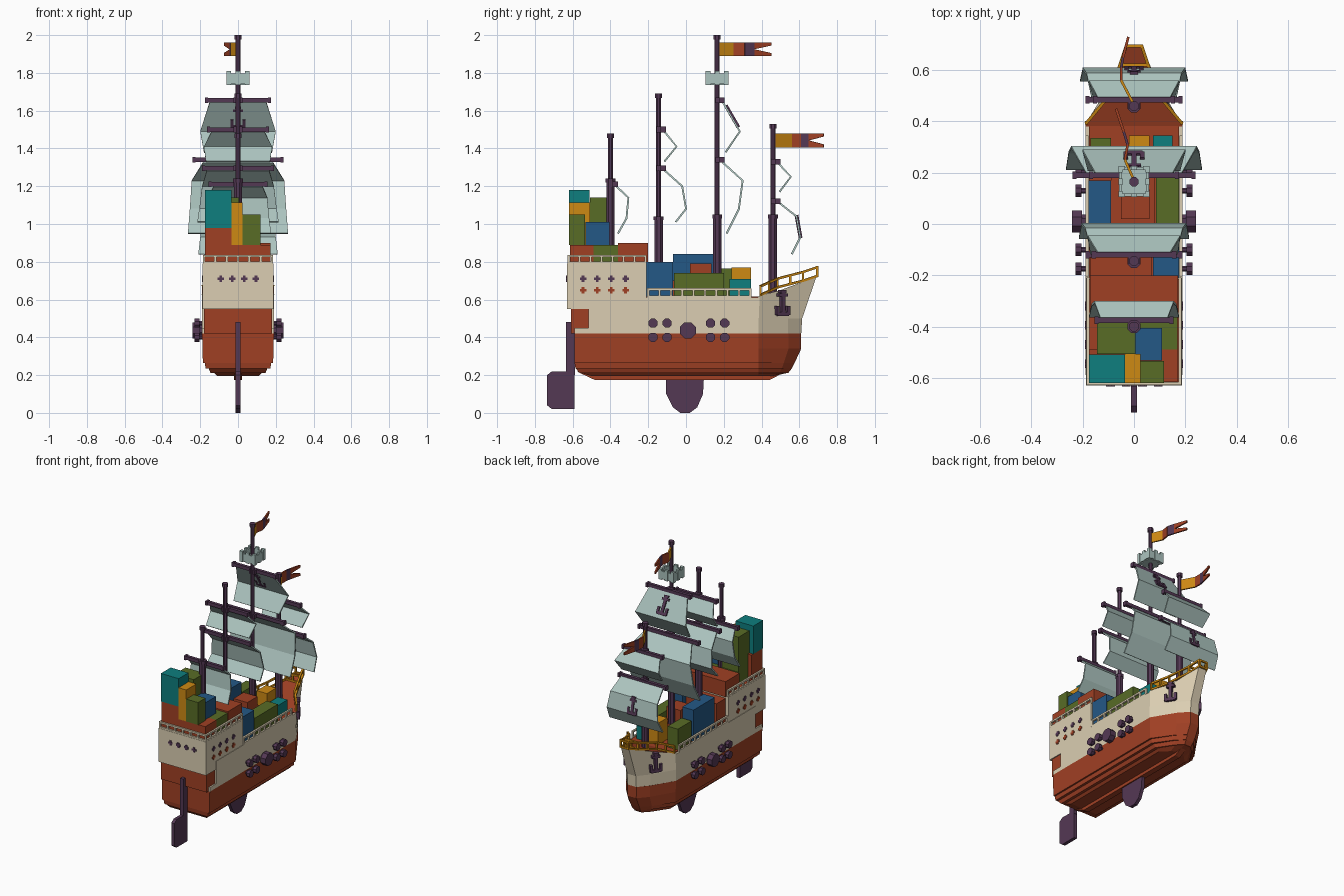
import bpy, bmesh, math
from mathutils import Matrix, Vector

if "Cube" in bpy.data.objects:
    bpy.data.objects.remove(bpy.data.objects["Cube"])


def material(name, r, g, b):
    col = [((c / 255 + 0.055) / 1.055) ** 2.4 for c in (r, g, b)] + [1]
    m = bpy.data.materials.new(name)
    m.use_nodes = True
    m.diffuse_color = col
    m.node_tree.nodes["Principled BSDF"].inputs["Base Color"].default_value = col
    return m


rust = material("rust red", 160, 64, 36)
cream = material("cream", 219, 206, 178)
plum = material("dark plum", 84, 56, 84)
pale = material("pale sea green", 172, 196, 191)
teal = material("teal", 14, 126, 126)
blue = material("blue", 36, 88, 134)
olive = material("olive", 88, 108, 38)
gold = material("gold", 206, 138, 20)


def finish(name, bm, *mats, thick=0):
    bmesh.ops.recalc_face_normals(bm, faces=bm.faces)
    me = bpy.data.meshes.new(name)
    bm.to_mesh(me)
    bm.free()
    for m in mats:
        me.materials.append(m)
    ob = bpy.data.objects.new(name, me)
    bpy.context.collection.objects.link(ob)
    if thick:
        mod = ob.modifiers.new("thickness", "SOLIDIFY")
        mod.thickness, mod.offset = thick, 0
    return ob


def cube(bm, centre, size, frame=Matrix()):
    bmesh.ops.create_cube(bm, size=1, matrix=frame @ Matrix.Translation(centre) @ Matrix.Diagonal((*size, 1)))


def box(name, x0, x1, y0, y1, z0, z1, mat):
    bm = bmesh.new()
    cube(bm, ((x0 + x1) / 2, (y0 + y1) / 2, (z0 + z1) / 2), (x1 - x0, y1 - y0, z1 - z0))
    return finish(name, bm, mat)


def beam(bm, p, q, t):
    p, q = Vector(p), Vector(q)
    frame = Matrix.Translation((p + q) / 2) @ (q - p).to_track_quat("Z", "Y").to_matrix().to_4x4()
    cube(bm, (0, 0, 0), (t, t, (q - p).length + t * 0.5), frame)


def drum(bm, centre, r, depth, axis="Z", sides=8):
    rot = Matrix.Rotation(math.pi / 2, 4, "Y") if axis == "X" else Matrix()
    turn = Matrix.Rotation(math.pi / sides, 4, "Z")
    bmesh.ops.create_cone(bm, cap_ends=True, segments=sides, radius1=r, radius2=r, depth=depth,
                          matrix=Matrix.Translation(centre) @ rot @ turn)


def loft(name, rings, mat, top=None):
    """Skin mirrored half outlines, stern to bow."""
    bm = bmesh.new()
    loops = [[bm.verts.new(p) for p in r] + [bm.verts.new((-x, y, z)) for x, y, z in reversed(r)] for r in rings]
    for a, b in zip(loops, loops[1:]):
        for i in range(len(a)):
            j = (i + 1) % len(a)
            bm.faces.new((a[i], a[j], b[j], b[i]))
    bm.faces.new(loops[0])
    bm.faces.new(loops[-1]).material_index = 1 if top else 0
    return finish(name, bm, mat, *([top] if top else []))


def slab(name, outline, half, mat):
    """Upright plate in the y-z plane."""
    bm = bmesh.new()
    a, b = ([bm.verts.new((s * half, y, z)) for y, z in outline] for s in (-1, 1))
    bm.faces.new(a)
    bm.faces.new(b)
    for i in range(len(a)):
        j = (i + 1) % len(a)
        bm.faces.new((a[i], a[j], b[j], b[i]))
    return finish(name, bm, mat)


def railing(name, path, height, mat, gap=0.06, t=0.012):
    bm = bmesh.new()
    up = Vector((0, 0, height))
    for p, q in zip(path, path[1:]):
        p, q = Vector(p), Vector(q)
        beam(bm, p, q, t)
        beam(bm, p + up, q + up, t)
        n = max(1, round((q - p).length / gap))
        for i in range(n + 1):
            foot = p.lerp(q, i / n)
            beam(bm, foot, foot + up, t)
    return finish(name, bm, mat)


# Lower hull with stepped planking
def waterline(z, w, stern, bow):
    start = min(0.385, bow - 0.08)
    return [(w, stern, z), (w, start, z), (w * 0.5, start + (bow - start) * 0.7, z), (w * 0.18, bow, z)]


loft("lower_hull", [waterline(*r) for r in (
    (0.195, 0.11, -0.5, 0.46), (0.21, 0.125, -0.55, 0.53), (0.21, 0.145, -0.56, 0.54),
    (0.235, 0.155, -0.585, 0.56), (0.235, 0.172, -0.585, 0.56), (0.265, 0.175, -0.59, 0.575),
    (0.265, 0.186, -0.59, 0.575), (0.34, 0.188, -0.59, 0.61), (0.42, 0.19, -0.59, 0.61))], rust)
slab("keel_strip", [(-0.58, 0.22), (-0.48, 0.173), (0.44, 0.173), (0.55, 0.23)], 0.02, rust)
slab("keel_fin", [(-0.105, 0.19), (-0.105, 0.1), (-0.07, 0.03), (-0.03, 0.0), (0.02, 0.0),
                  (0.06, 0.03), (0.09, 0.1), (0.095, 0.19)], 0.012, plum)
slab("rudder_blade", [(-0.735, 0.04), (-0.735, 0.2), (-0.71, 0.22), (-0.59, 0.22), (-0.59, 0.02), (-0.71, 0.02)], 0.012, plum)
box("rudder_post", -0.012, 0.012, -0.635, -0.588, 0.2, 0.48, plum)

# Upper hull, stern castle and bow
box("upper_hull", -0.19, 0.19, -0.515, 0.385, 0.42, 0.61, cream)
box("main_deck", -0.175, 0.175, -0.21, 0.385, 0.6, 0.616, rust)
box("transom", -0.18, 0.18, -0.61, -0.515, 0.42, 0.55, rust)
for s, side in ((1, "left"), (-1, "right")):
    x = sorted((s * 0.178, s * 0.19))
    box(side + "_stern_plank", *x, -0.59, -0.515, 0.42, 0.45, cream)
box("stern_castle", -0.187, 0.187, -0.63, -0.21, 0.55, 0.79, cream)
box("stern_deck", -0.175, 0.175, -0.618, -0.215, 0.78, 0.796, rust)
loft("bow", [
    [(0.19, 0.38, 0.42), (0.19, 0.385, 0.42), (0.095, 0.54, 0.42), (0.034, 0.61, 0.42)],
    [(0.19, 0.38, 0.5), (0.19, 0.385, 0.5), (0.097, 0.54, 0.5), (0.034, 0.615, 0.5)],
    [(0.19, 0.38, 0.615), (0.19, 0.39, 0.62), (0.105, 0.5, 0.65), (0.032, 0.69, 0.72)]], cream, rust)

# Railings
for s, side in ((1, "left"), (-1, "right")):
    railing(side + "_main_railing", [(s * 0.184, -0.2, 0.615), (s * 0.184, 0.34, 0.615)], 0.04, cream)
    railing(side + "_stern_railing", [(s * 0.18, -0.622, 0.795), (s * 0.18, -0.215, 0.795)], 0.036, cream)
    railing(side + "_bow_railing", [(s * 0.185, 0.395, 0.625), (s * 0.11, 0.485, 0.665),
                                    (s * 0.055, 0.62, 0.7), (s * 0.03, 0.695, 0.725)], 0.046, gold)
railing("stern_end_railing", [(-0.18, -0.622, 0.795), (0.18, -0.622, 0.795)], 0.036, cream)
railing("bow_end_railing", [(-0.03, 0.695, 0.725), (0.03, 0.695, 0.725)], 0.046, gold)
railing("bow_cross_railing", [(-0.055, 0.62, 0.7), (0.055, 0.62, 0.7)], 0.046, gold)

# Cargo containers
cargo = [
    (rust, -0.175, -0.035, -0.615, -0.49, 0.79, 0.98), (rust, -0.035, 0.172, -0.615, -0.49, 0.79, 0.89),
    (olive, -0.145, 0.17, -0.49, -0.36, 0.79, 0.89), (rust, -0.172, 0.172, -0.36, -0.2, 0.79, 0.9),
    (teal, -0.175, -0.035, -0.62, -0.51, 0.98, 1.18), (gold, -0.035, 0.025, -0.62, -0.507, 0.89, 1.115),
    (olive, 0.025, 0.118, -0.62, -0.535, 0.89, 1.05), (blue, 0.005, 0.11, -0.533, -0.405, 0.89, 1.01),
    (olive, -0.145, 0.005, -0.507, -0.385, 0.89, 1.14), (rust, -0.17, 0.07, -0.205, -0.1, 0.6, 0.78),
    (blue, 0.075, 0.175, -0.21, -0.068, 0.6, 0.8), (olive, 0.085, 0.175, -0.063, 0.2, 0.6, 0.74),
    (blue, -0.178, -0.09, -0.07, 0.17, 0.6, 0.84), (rust, -0.05, 0.06, 0.02, 0.135, 0.6, 0.79),
    (rust, -0.09, 0.08, -0.1, 0.19, 0.6, 0.7), (teal, 0.075, 0.15, 0.23, 0.345, 0.6, 0.71),
    (gold, -0.02, 0.06, 0.24, 0.345, 0.6, 0.77), (olive, -0.17, -0.09, 0.18, 0.335, 0.6, 0.765)]
for i, (mat, *size) in enumerate(cargo):
    box(f"container_{i + 1}", *size, mat)

# Side wheels on short axles
for s, side in ((1, "left"), (-1, "right")):
    bm = bmesh.new()
    for y in (-0.175, -0.1, 0.13, 0.205):
        for z in (0.4, 0.475):
            drum(bm, (s * 0.2, y, z), 0.012, 0.04, "X")
            drum(bm, (s * 0.217, y, z), 0.026, 0.024, "X")
    drum(bm, (s * 0.2, 0.01, 0.437), 0.03, 0.06, "X")
    drum(bm, (s * 0.222, 0.01, 0.437), 0.046, 0.04, "X")
    finish(side + "_wheels", bm, plum)


# Cross-shaped portholes
def portholes(name, spots, mat):
    bm = bmesh.new()
    for p, along in spots:
        for w, h in ((0.034, 0.014), (0.014, 0.034)):
            cube(bm, p, (0.008, w, h) if along == "y" else (w, 0.008, h))
    finish(name, bm, mat)


window_y = (-0.545, -0.47, -0.395, -0.32)
portholes("upper_portholes", [((s * 0.187, y, 0.71), "y") for s in (1, -1) for y in window_y]
          + [((x, -0.63, 0.71), "x") for x in (-0.092, -0.03, 0.033, 0.095)], plum)
portholes("lower_portholes", [((s * 0.187, y, 0.65), "y") for s in (1, -1) for y in window_y], rust)


# Anchor shape, used on the bow and as a sail emblem
def anchor(name, origin, across, up, size, depth):
    across, up = Vector(across).normalized(), Vector(up).normalized()
    frame = Matrix((across, up, across.cross(up))).transposed().to_4x4()
    frame = Matrix.Translation(origin) @ frame @ Matrix.Diagonal((size, size, 1, 1))
    bm = bmesh.new()
    for u, v, w, h in ((0, 0, 0.16, 1.0), (0, 0.32, 0.42, 0.12), (0, -0.42, 0.5, 0.16),
                       (0.25, -0.28, 0.13, 0.36), (-0.25, -0.28, 0.13, 0.36), (0, 0.47, 0.26, 0.12)):
        cube(bm, (u, v, 0), (w, h, depth), frame)
    finish(name, bm, plum)


for s, side in ((1, "left"), (-1, "right")):
    anchor(side + "_bow_anchor", (s * 0.118, 0.51, 0.58), (-s * 0.095, 0.155, 0), (0, 0, 1), 0.135, 0.026)


# Masts, yards and bellied sails
def mast(name, y, foot, step, top):
    bm = bmesh.new()
    drum(bm, (0, y, (foot + step) / 2), 0.024, step - foot)
    drum(bm, (0, y, (step + top) / 2), 0.014, top - step)
    drum(bm, (0, y, top - 0.012), 0.02, 0.024)
    drum(bm, (0, y, step - 0.01), 0.028, 0.02)
    finish(name, bm, plum)


def sail(name, y, z, half, rows):
    bm = bmesh.new()
    cube(bm, (0, y + 0.025, z), (half * 2, 0.022, 0.024))
    for s in (1, -1):
        cube(bm, (s * (half - 0.008), y + 0.025, z), (0.016, 0.03, 0.03))
    cube(bm, (0, y + 0.01, z), (0.045, 0.04, 0.03))
    finish(name + "_yard", bm, plum)
    bm = bmesh.new()
    pairs = [[bm.verts.new((s * w, yy, zz)) for s in (-1, 1)] for yy, zz, w in rows]
    for a, b in zip(pairs, pairs[1:]):
        bm.faces.new((a[0], a[1], b[1], b[0]))
    finish(name + "_sail", bm, pale, thick=0.01)


mast("stern_mast", -0.4, 0.78, 1.24, 1.48)
mast("rear_main_mast", -0.145, 0.6, 1.04, 1.69)
mast("main_mast", 0.165, 0.6, 1.05, 2.0)
mast("fore_mast", 0.46, 0.6, 1.05, 1.53)
sail("stern", -0.4, 1.21, 0.155, [(-0.37, 1.2, 0.13), (-0.305, 1.14, 0.155), (-0.315, 1.03, 0.165), (-0.36, 0.95, 0.175)])
sail("rear_upper", -0.145, 1.5, 0.165, [(-0.115, 1.49, 0.14), (-0.05, 1.41, 0.18), (-0.115, 1.33, 0.17)])
sail("rear_lower", -0.145, 1.295, 0.19, [(-0.115, 1.285, 0.165), (-0.02, 1.2, 0.19), (0.0, 1.08, 0.205), (-0.055, 1.01, 0.215)])
sail("main_upper", 0.165, 1.655, 0.175, [(0.195, 1.645, 0.15), (0.285, 1.49, 0.2), (0.21, 1.38, 0.18)])
sail("main_lower", 0.165, 1.34, 0.24, [(0.195, 1.325, 0.185), (0.3, 1.23, 0.245), (0.28, 1.08, 0.255), (0.215, 0.95, 0.265)])
sail("fore_upper", 0.46, 1.33, 0.16, [(0.49, 1.32, 0.14), (0.555, 1.25, 0.175), (0.495, 1.17, 0.16)])
sail("fore_lower", 0.46, 1.12, 0.19, [(0.49, 1.115, 0.165), (0.585, 1.04, 0.185), (0.605, 0.93, 0.2), (0.56, 0.84, 0.21)])
anchor("main_sail_emblem", (0, 0.245, 1.568), (-1, 0, 0), (0, -0.09, 0.155), 0.13, 0.02)
anchor("fore_sail_emblem", (0, 0.596, 0.985), (-1, 0, 0), (0, -0.02, 0.11), 0.12, 0.02)

# Crow's nest with notched rim
bm = bmesh.new()
cube(bm, (0, 0.165, 1.745), (0.1, 0.1, 0.02))
for s in (1, -1):
    cube(bm, (s * 0.052, 0.165, 1.768), (0.012, 0.1, 0.055))
    cube(bm, (0, 0.165 + s * 0.052, 1.768), (0.1, 0.012, 0.055))
    for off in (-0.048, 0, 0.048):
        cube(bm, (s * 0.053, 0.165 + off, 1.773), (0.015, 0.024, 0.076))
        cube(bm, (off, 0.165 + s * 0.053, 1.773), (0.024, 0.015, 0.076))
finish("crows_nest", bm, pale)


# Waving swallow-tailed flags
def flag(name, path, z0, z1):
    bm = bmesh.new()
    mid, tip = (z0 + z1) / 2, (z1 - z0) * 0.22
    for i, ((xa, ya), (xb, yb)) in enumerate(zip(path, path[1:])):
        if i < len(path) - 2:
            quads = [((xa, ya, z0), (xb, yb, z0), (xb, yb, z1), (xa, ya, z1))]
        else:
            quads = [((xa, ya, e), (xb, yb, e), (xb, yb, e + d), (xa, ya, mid)) for e, d in ((z0, tip), (z1, -tip))]
        for q in quads:
            bm.faces.new([bm.verts.new(p) for p in q]).material_index = i
    finish(name, bm, gold, rust, plum, rust, thick=0.01)


flag("main_flag", [(0, 0.17), (-0.035, 0.25), (-0.025, 0.31), (-0.04, 0.36), (-0.07, 0.45)], 1.89, 1.96)
flag("fore_flag", [(0, 0.465), (-0.05, 0.56), (-0.05, 0.61), (-0.043, 0.65), (-0.022, 0.73)], 1.405, 1.48)
